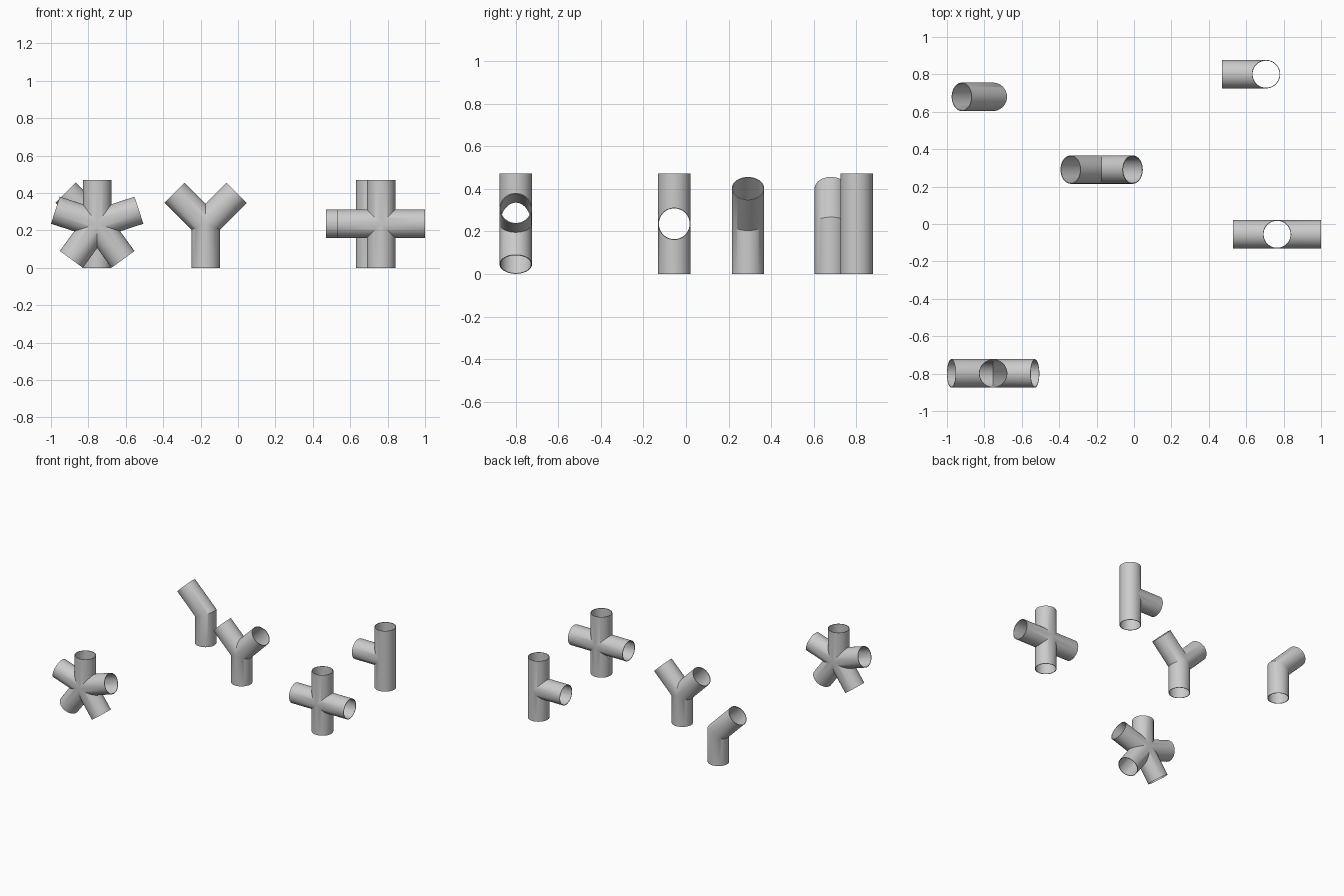
import bpy, bmesh
from math import cos, sin, pi, radians
from mathutils import Vector

if "Cube" in bpy.data.objects:
    bpy.data.objects.remove(bpy.data.objects["Cube"])

L = 0.235       # arm length from joint centre
R_OUT = 0.076   # outer radius
R_IN = 0.072    # inner radius
SEG = 64
ZC = 0.2355     # joint centre height


def pipe_joint(name, x, y, angles):
    """Hollow fitting: tubes in the xz plane, mitred where they meet."""
    bm = bmesh.new()
    dirs = [Vector((cos(radians(a)), 0, sin(radians(a)))) for a in angles]
    yax = Vector((0, 1, 0))
    for d in dirs:
        w = d.cross(yax)
        others = [e for e in dirs if e is not d]

        def rings(r):
            near, far = [], []
            for i in range(SEG):
                t = 2 * pi * i / SEG
                u = yax * cos(t) + w * sin(t)
                # start of the wall on the mitre plane with the nearest arm
                s = max(r * u.dot(e) / (1 - d.dot(e)) for e in others)
                near.append(bm.verts.new(d * s + u * r))
                far.append(bm.verts.new(d * L + u * r))
            return near, far

        on, of = rings(R_OUT)
        inn, inf = rings(R_IN)
        # outer wall, rim, inner wall
        for a, b in ((on, of), (of, inf), (inf, inn)):
            for i in range(SEG):
                j = (i + 1) % SEG
                bm.faces.new((a[i], a[j], b[j], b[i]))
    bmesh.ops.remove_doubles(bm, verts=bm.verts, dist=1e-5)
    bmesh.ops.recalc_face_normals(bm, faces=bm.faces)
    me = bpy.data.meshes.new(name)
    bm.to_mesh(me)
    bm.free()
    ob = bpy.data.objects.new(name, me)
    ob.location = (x, y, ZC)
    bpy.context.collection.objects.link(ob)
    bpy.ops.object.select_all(action='DESELECT')
    ob.select_set(True)
    bpy.context.view_layer.objects.active = ob
    bpy.ops.object.shade_smooth_by_angle(angle=radians(30))


pipe_joint("five_way_star_pipe", -0.753, -0.799, (90, 18, -54, -126, 162))
pipe_joint("elbow_pipe", -0.755, 0.680, (-90, 135))
pipe_joint("y_pipe", -0.173, 0.291, (-90, 45, 135))
pipe_joint("cross_pipe", 0.765, -0.055, (0, 90, 180, -90))
pipe_joint("tee_pipe", 0.706, 0.801, (90, 180, -90))
